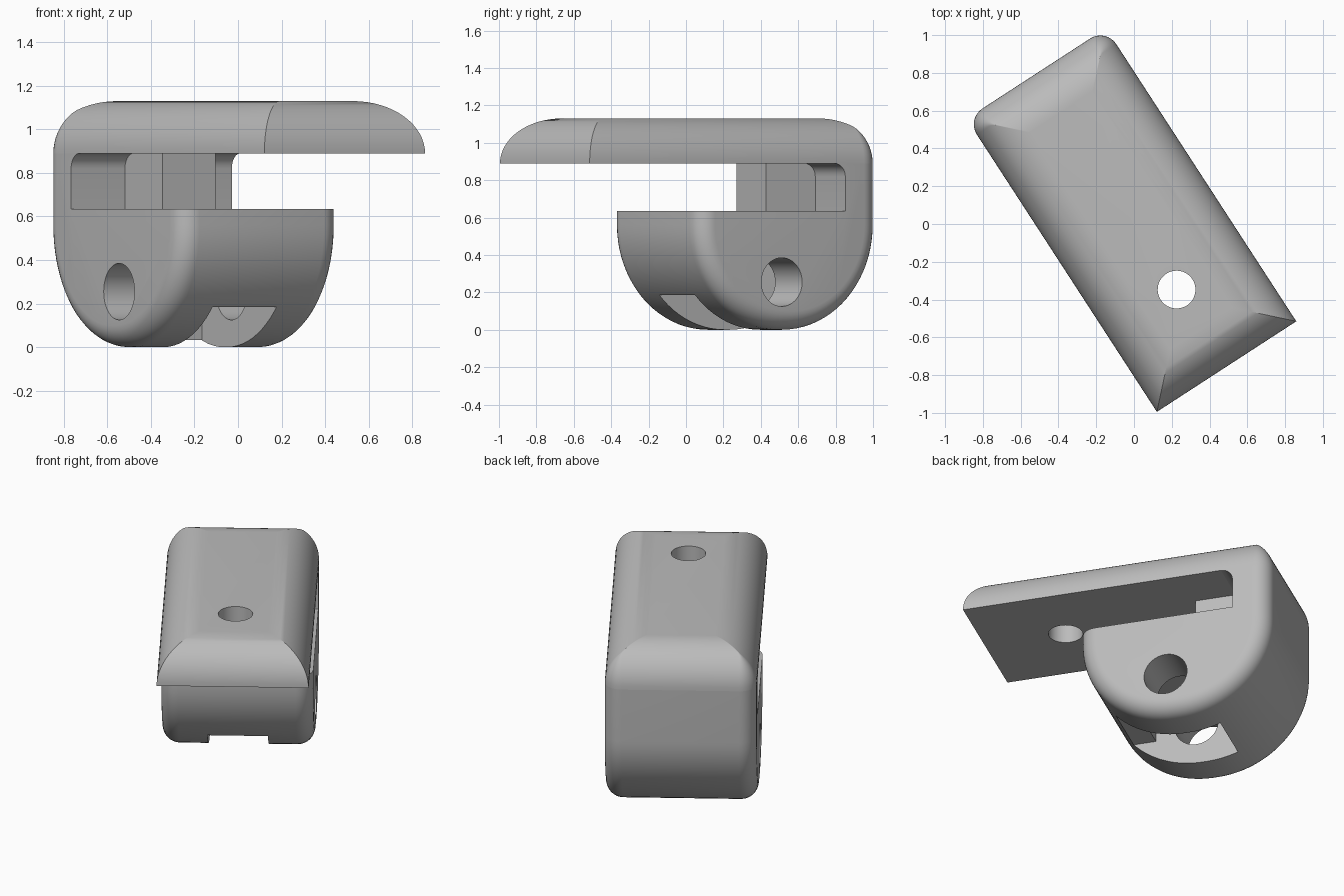
import bpy, bmesh
from math import sin, cos, pi, radians
from mathutils import Matrix

cube = bpy.data.objects.get("Cube")
if cube:
    bpy.data.objects.remove(cube, do_unlink=True)

# Overall dimensions, with local x along the clamp and local y across it
FRONT, BACK, HALF = 0.90, -0.95, 0.44
JAW, SEAM, TOP = 0.20, 0.89, 1.13
EDGE, BEND = 0.10, 0.56
TURN = Matrix.Rotation(radians(-57), 4, 'Z')

grey = bpy.data.materials.new("plain_grey")
grey.use_nodes = True
grey.diffuse_color = (0.5, 0.5, 0.5, 1)
grey.node_tree.nodes["Principled BSDF"].inputs["Base Color"].default_value = (0.5, 0.5, 0.5, 1)


def loft(name, rings):
    """Skin a stack of closed rings and cap both ends."""
    bm = bmesh.new()
    loops = [[bm.verts.new(p) for p in ring] for ring in rings]
    n = len(loops[0])
    for a, b in zip(loops, loops[1:]):
        for i in range(n):
            j = (i + 1) % n
            bm.faces.new((a[i], a[j], b[j], b[i]))
    bm.faces.new(loops[0][::-1])
    bm.faces.new(loops[-1])
    bmesh.ops.recalc_face_normals(bm, faces=bm.faces)
    mesh = bpy.data.meshes.new(name)
    bm.to_mesh(mesh)
    bm.free()
    mesh.transform(TURN)
    mesh.materials.append(grey)
    obj = bpy.data.objects.new(name, mesh)
    bpy.context.collection.objects.link(obj)
    return obj


def prism(name, profile, half):
    """Extrude a side profile evenly across the width."""
    return loft(name, [[(x, y, z) for x, z in profile] for y in (-half, half)])


def arc(cx, cz, r, start, end, steps):
    angles = [radians(start + (end - start) * i / steps) for i in range(steps + 1)]
    return [(cx + r * cos(a), cz + r * sin(a)) for a in angles]


def cut(obj, cutter):
    mod = obj.modifiers.new("cut", 'BOOLEAN')
    mod.operation, mod.solver, mod.object = 'DIFFERENCE', 'EXACT', cutter
    select(obj)
    bpy.ops.object.modifier_apply(modifier=mod.name)
    bpy.data.objects.remove(cutter, do_unlink=True)


def select(obj):
    bpy.ops.object.select_all(action='DESELECT')
    obj.select_set(True)
    bpy.context.view_layer.objects.active = obj


# Body: U-shaped side profile with rounded rims on both sides
def body_profile(inset):
    r = BEND - inset
    return ([(BACK + inset, SEAM)]
            + arc(BACK + BEND, BEND, r, 180, 270, 20)
            + arc(JAW - BEND, BEND, r, 270, 360, 20)
            + [(JAW - inset, SEAM)])


steps = [i * pi / 16 for i in range(9)]
rim = [(HALF - EDGE + EDGE * sin(t), EDGE * (1 - cos(t))) for t in steps]
sections = [(-y, d) for y, d in reversed(rim)] + rim
body = loft("clamp_body", [[(x, y, z) for x, z in body_profile(d)] for y, d in sections])

# Jaw slot, with a soft inner corner under the plate
slot = [(-0.73, 0.635)] + arc(-0.66, 0.82, 0.07, 180, 90, 6)
slot += [(-0.66, 1.0), (1.0, 1.0), (1.0, 0.635)]
cut(body, prism("slot_cutter", slot, 0.6))

# Bottom channel with its inner pocket
channel = [(-0.575, -0.1), (1.0, -0.1), (1.0, 0.185), (-0.08, 0.185), (-0.08, 0.44), (-0.575, 0.44)]
cut(body, prism("channel_cutter", channel, 0.175))

# Cross pin hole
cut(body, prism("pin_cutter", arc(-0.325, 0.255, 0.13, 0, 352.5, 47), 0.6))

# Tongue standing in the slot against its back wall
tongue = prism("slot_tongue", [(-0.75, 0.6), (-0.415, 0.6), (-0.415, 0.9), (-0.75, 0.9)], 0.145)


# Top plate: rounded edges, mitred front corners, rounded back corners
def plate_ring(inset, z):
    x0, x1, y = BACK + inset, FRONT - inset, HALF - inset
    r = max(EDGE - inset, 0.002)
    ring = [(x1, -y), (x1, y)]
    ring += arc(x0 + r, y - r, r, 90, 180, 8)
    ring += arc(x0 + r, r - y, r, 180, 270, 8)
    return [(px, py, z) for px, py in ring]


R = TOP - SEAM
plate = loft("top_plate", [plate_ring(R * (1 - cos(i * pi / 32)), SEAM + R * sin(i * pi / 32))
                           for i in range(17)])
bore = arc(0.414, 0, 0.10, 0, 352.5, 47)
cut(plate, loft("bore_cutter", [[(x, y, z) for x, y in bore] for z in (0.7, 1.3)]))

for part in (body, plate, tongue):
    select(part)
    bpy.ops.object.shade_smooth_by_angle(angle=radians(25))
